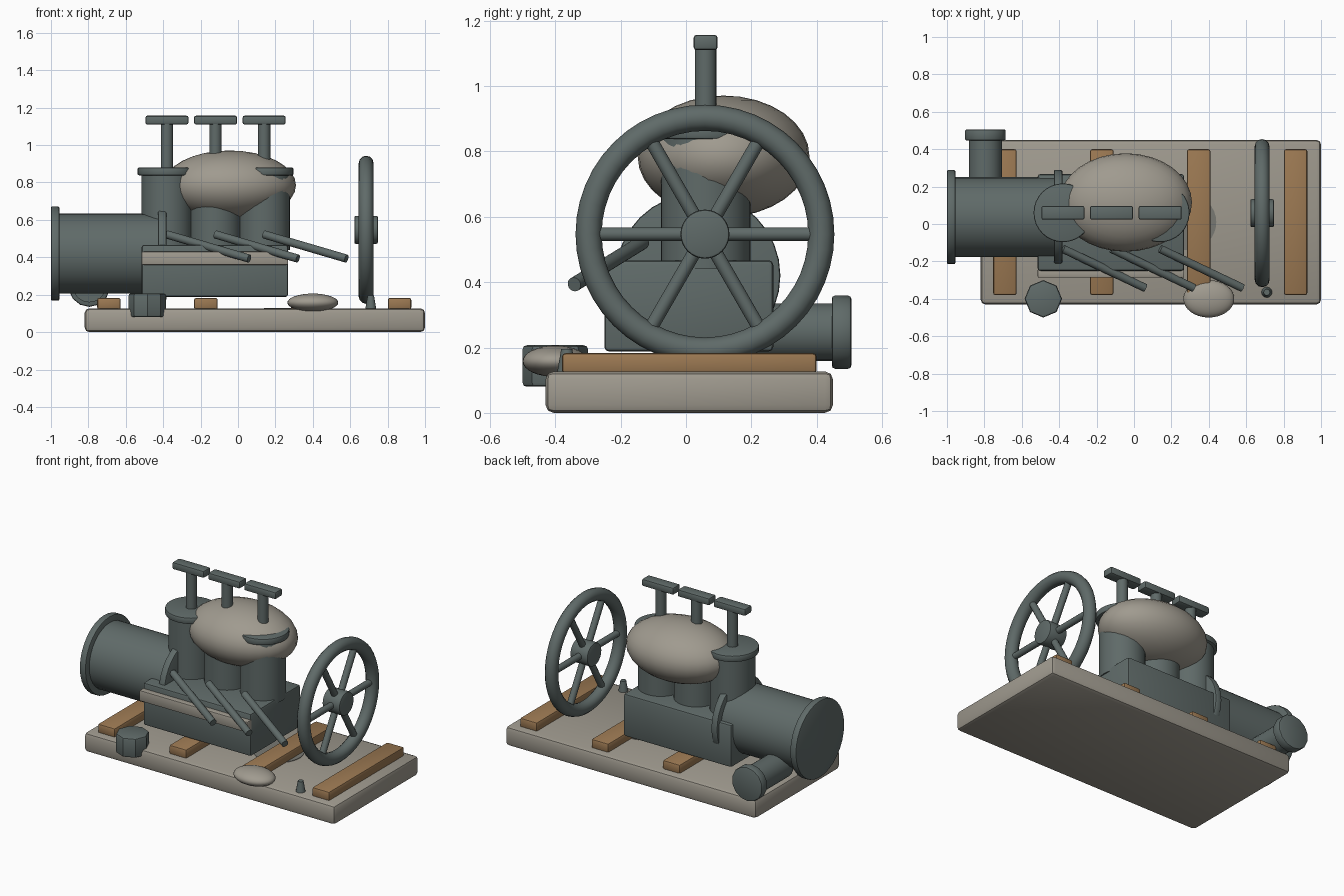
import bpy
import math
from mathutils import Vector

cube = bpy.data.objects.get("Cube")
if cube:
    bpy.data.objects.remove(cube, do_unlink=True)


def material(name, rgb):
    m = bpy.data.materials.new(name)
    m.use_nodes = True
    m.diffuse_color = (*rgb, 1)
    m.node_tree.nodes["Principled BSDF"].inputs["Base Color"].default_value = (*rgb, 1)
    return m


IRON = material("dark iron", (0.115, 0.145, 0.14))
STONE = material("pale stone", (0.35, 0.325, 0.275))
WOOD = material("brown wood", (0.33, 0.19, 0.085))
STAIN = material("grey stain", (0.19, 0.19, 0.17))


def finish(name, mat, bevel=0.0, segments=2):
    ob = bpy.context.object
    ob.name = name
    ob.data.materials.append(mat)
    if bevel:
        bpy.ops.object.transform_apply(location=False, rotation=False, scale=True)
        mod = ob.modifiers.new("Bevel", "BEVEL")
        mod.width = bevel
        mod.segments = segments
        mod.limit_method = "ANGLE"
        mod.angle_limit = math.radians(50)
        bpy.ops.object.modifier_apply(modifier=mod.name)
    bpy.ops.object.shade_smooth_by_angle(angle=math.radians(35))
    return ob


def box(name, low, high, mat, bevel):
    low, high = Vector(low), Vector(high)
    bpy.ops.mesh.primitive_cube_add(size=1, location=(low + high) / 2)
    bpy.context.object.scale = high - low
    return finish(name, mat, bevel)


def rod(name, start, end, radius, mat=IRON, sides=32, bevel=0.0, tip=None):
    start, end = Vector(start), Vector(end)
    axis = end - start
    bpy.ops.mesh.primitive_cone_add(
        vertices=sides, radius1=radius, radius2=radius if tip is None else tip,
        depth=axis.length, location=(start + end) / 2,
        rotation=axis.to_track_quat("Z", "Y").to_euler())
    return finish(name, mat, bevel)


def ellipsoid(name, centre, radii, mat):
    bpy.ops.mesh.primitive_uv_sphere_add(segments=32, ring_count=16, radius=1, location=centre)
    bpy.context.object.scale = radii
    bpy.ops.object.transform_apply(location=False, rotation=False, scale=True)
    return finish(name, mat)


# Foundation slab, sleepers and oil patch
box("foundation", (-0.82, -0.43, 0), (1, 0.45, 0.127), STONE, 0.025)
for i in range(4):
    x = -0.69 + i * 0.518
    box(f"sleeper_{i + 1}", (x - 0.063, -0.38, 0.12), (x + 0.063, 0.4, 0.183), WOOD, 0.012)
rod("oil_patch", (0.29, 0.01, 0.124), (0.29, 0.01, 0.13), 0.15, STAIN)

# Engine block with its pale front rail
box("engine_block", (-0.515, -0.25, 0.188), (0.268, 0.267, 0.467), IRON, 0.014)
box("front_rail", (-0.515, -0.287, 0.36), (0.268, -0.24, 0.43), STONE, 0.006)

# Horizontal boiler with two flanges
by, bz = 0.037, 0.42
rod("boiler", (-0.98, by, bz), (-0.4, by, bz), 0.213)
rod("boiler_end_flange", (-1, by, bz), (-0.955, by, bz), 0.252, bevel=0.008)
rod("boiler_inner_flange", (-0.428, by, bz), (-0.383, by, bz), 0.252, bevel=0.008)

# Exhaust pipe at the back
px, pz = -0.795, 0.247
rod("exhaust_pipe", (px, 0.15, pz), (px, 0.46, pz), 0.088, sides=24)
rod("exhaust_flange", (px, 0.446, pz), (px, 0.506, pz), 0.112, sides=14, bevel=0.01)

# Three cylinders with caps, valve handles and slanted levers
cy = 0.06
for i in range(3):
    x = -0.38 + i * 0.26
    rod(f"cylinder_{i + 1}", (x, cy, 0.44), (x, cy, 0.86), 0.137)
    rod(f"cylinder_cap_{i + 1}", (x, cy, 0.838), (x, cy, 0.88), 0.157, bevel=0.008)
    rod(f"valve_stem_{i + 1}", (x, cy, 0.86), (x, cy, 1.13), 0.033, sides=20)
    box(f"valve_handle_{i + 1}", (x - 0.115, cy - 0.037, 1.11),
        (x + 0.115, cy + 0.037, 1.157), IRON, 0.01)
    rod(f"lever_{i + 1}", (x, -0.133, 0.522), (x + 0.44, -0.342, 0.393), 0.022, sides=16)

# Pale tank resting among the cylinders
ellipsoid("tank", (-0.045, 0.115, 0.785), (0.355, 0.263, 0.186), STONE)

# Spoked flywheel
wx, wy, wz = 0.685, 0.058, 0.547
bpy.ops.mesh.primitive_torus_add(
    location=(wx, wy, wz), rotation=(0, math.pi / 2, 0), major_segments=48,
    minor_segments=12, major_radius=0.356, minor_radius=0.04)
finish("flywheel_rim", IRON)
rod("flywheel_hub", (wx - 0.063, wy, wz), (wx + 0.063, wy, wz), 0.075, bevel=0.008)
for i in range(6):
    a = i * math.pi / 3
    end = (wx, wy + 0.355 * math.cos(a), wz + 0.355 * math.sin(a))
    rod(f"flywheel_spoke_{i + 1}", (wx, wy, wz), end, 0.021, sides=12)

# Loose fittings on the slab
rod("front_pot", (-0.485, -0.4, 0.08), (-0.485, -0.4, 0.207), 0.1, sides=8, bevel=0.012)
ellipsoid("float", (0.4, -0.4, 0.158), (0.136, 0.1, 0.048), STONE)
rod("cone_stop", (0.71, -0.365, 0.12), (0.71, -0.365, 0.195), 0.03, sides=12, tip=0.017)
